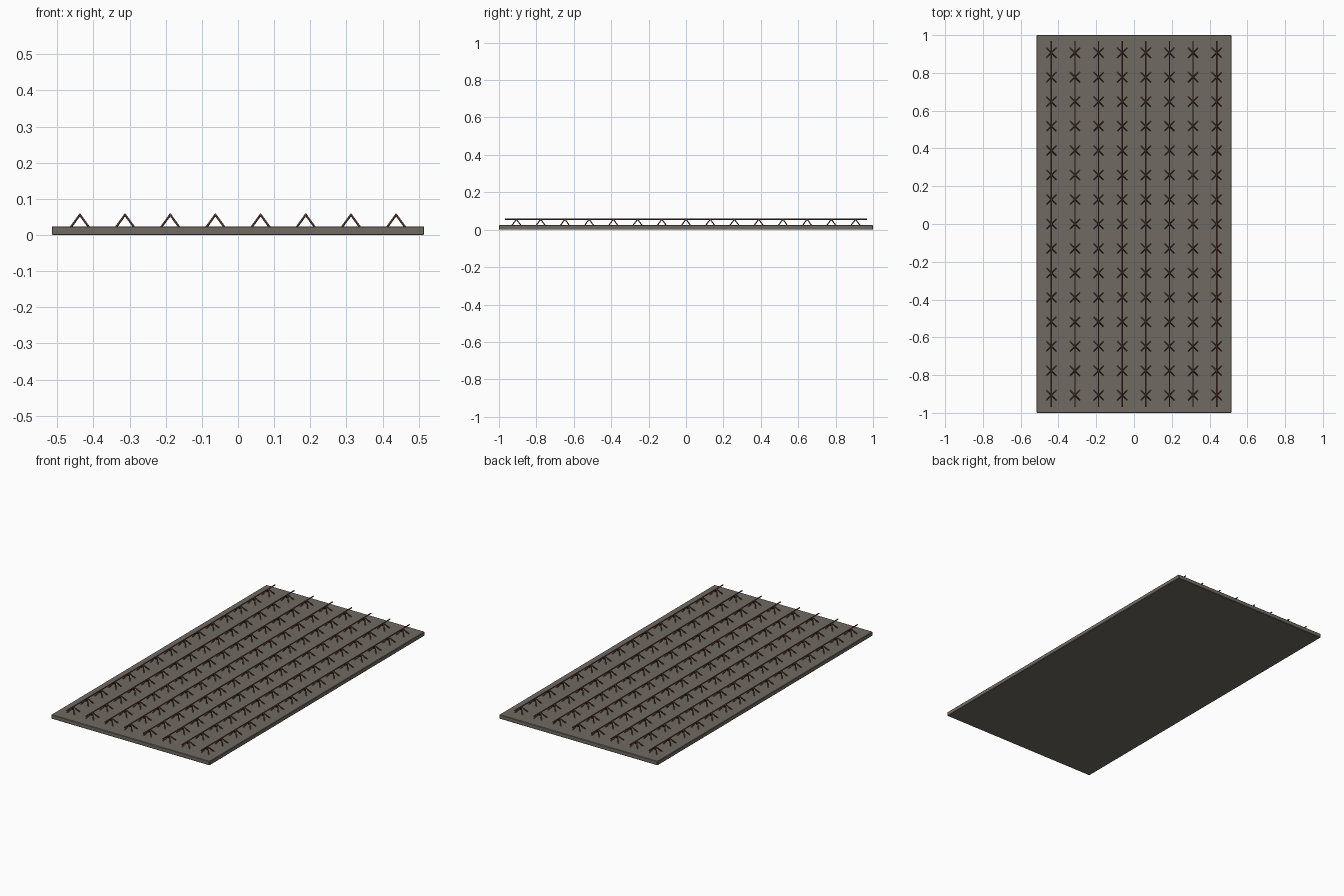
import bpy, bmesh
from mathutils import Matrix, Vector

if "Cube" in bpy.data.objects:
    bpy.data.objects.remove(bpy.data.objects["Cube"])


def material(name, color):
    m = bpy.data.materials.new(name)
    m.diffuse_color = (*color, 1)
    m.use_nodes = True
    m.node_tree.nodes["Principled BSDF"].inputs["Base Color"].default_value = m.diffuse_color
    return m


def add_bar(bm, a, b, radius, sides):
    a, b = Vector(a), Vector(b)
    d = b - a
    rot = d.to_track_quat('Z', 'Y').to_matrix().to_4x4()
    bmesh.ops.create_cone(bm, cap_ends=True, segments=sides, radius1=radius, radius2=radius,
                          depth=d.length, matrix=Matrix.Translation((a + b) / 2) @ rot)


def make_object(name, bm, mat):
    me = bpy.data.meshes.new(name)
    bm.to_mesh(me)
    bm.free()
    me.materials.append(mat)
    ob = bpy.data.objects.new(name, me)
    bpy.context.collection.objects.link(ob)
    return ob


concrete = material("concrete", (0.16, 0.145, 0.122))
rust = material("rusty_steel", (0.17, 0.075, 0.055))

SLAB_TOP = 0.024
ROD_Z = 0.056
XS = [(i - 3.5) * 0.125 for i in range(8)]
YS = [(j - 7) * 0.1295 for j in range(15)]

# concrete slab with slightly eased edges
bm = bmesh.new()
bmesh.ops.create_cube(bm, size=1, matrix=Matrix.Translation((0, 0, SLAB_TOP / 2))
                      @ Matrix.Diagonal((1.03, 2, SLAB_TOP, 1)))
slab = make_object("slab", bm, concrete)
bevel = slab.modifiers.new("eased_edges", 'BEVEL')
bevel.width = 0.002
bevel.segments = 1

for i, x in enumerate(XS):
    # long top rod
    bm = bmesh.new()
    add_bar(bm, (x, -0.968, ROD_Z), (x, 0.968, ROD_Z), 0.0035, 8)
    make_object(f"top_rod_{i + 1}", bm, rust)

    # four splayed legs under the rod at every station
    bm = bmesh.new()
    for y in YS:
        for sx in (-1, 1):
            for sy in (-1, 1):
                add_bar(bm, (x + sx * 0.0255, y + sy * 0.0255, SLAB_TOP - 0.003),
                        (x, y, ROD_Z), 0.0033, 6)
    make_object(f"splayed_legs_{i + 1}", bm, rust)
